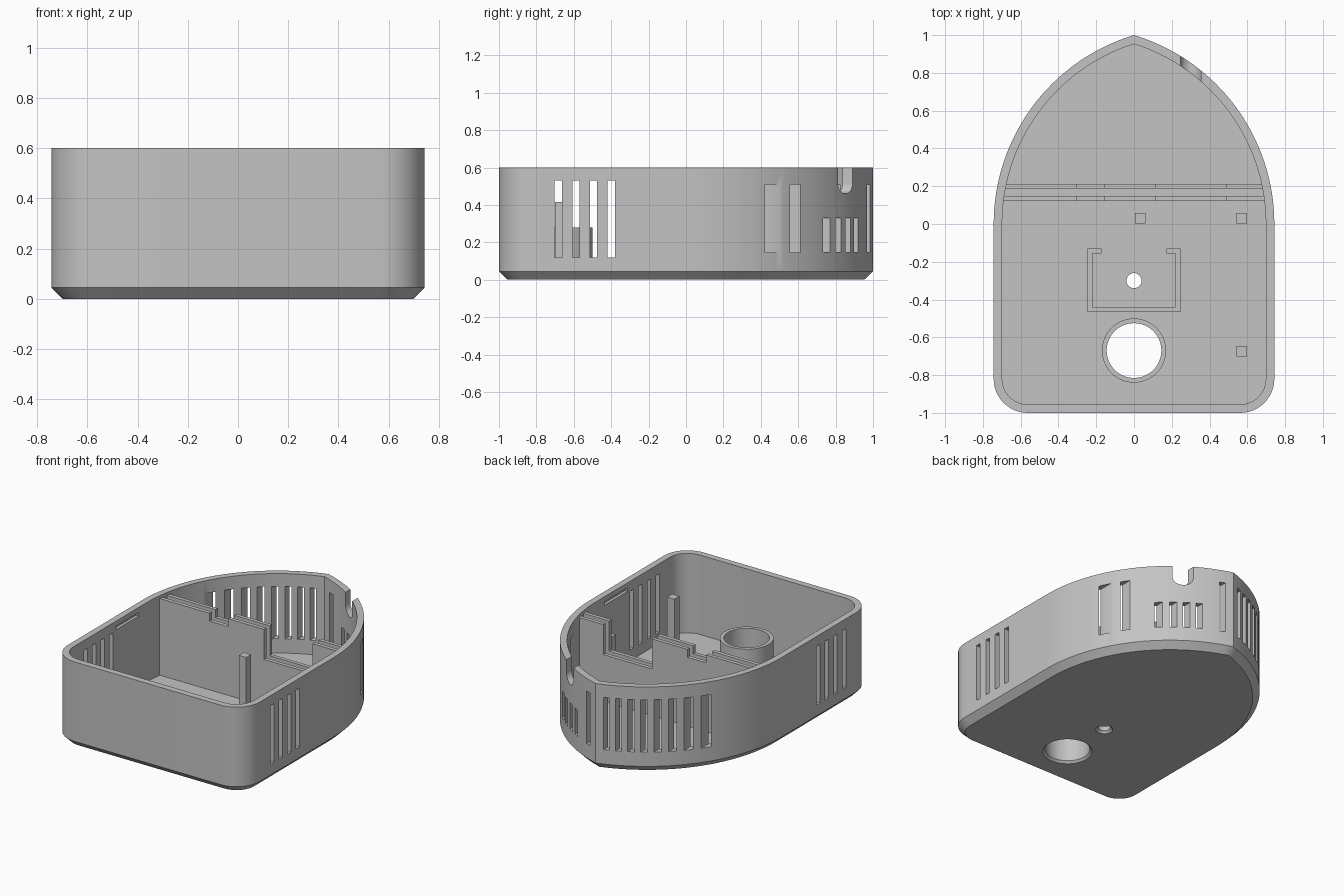
import bpy, bmesh, math

if "Cube" in bpy.data.objects:
    bpy.data.objects.remove(bpy.data.objects["Cube"])

HW, RC = 0.743, 0.18                  # half width, front corner radius
C = (1 - HW**2) / (2 * HW)            # pointed-arch centre offset
R = HW + C                            # pointed-arch radius
WALL, FLOOR, TOP = 0.045, 0.045, 0.6

grey = bpy.data.materials.new("matte_grey")
grey.diffuse_color = (0.55, 0.55, 0.55, 1)
grey.use_nodes = True
grey.node_tree.nodes["Principled BSDF"].inputs["Base Color"].default_value = grey.diffuse_color


def finish(bm, name, smooth=True):
    bmesh.ops.recalc_face_normals(bm, faces=bm.faces)
    me = bpy.data.meshes.new(name)
    bm.to_mesh(me)
    bm.free()
    ob = bpy.data.objects.new(name, me)
    bpy.context.collection.objects.link(ob)
    me.materials.append(grey)
    if smooth:
        shade(ob)
    return ob


def shade(ob):
    bpy.ops.object.select_all(action='DESELECT')
    bpy.context.view_layer.objects.active = ob
    ob.select_set(True)
    bpy.ops.object.shade_smooth_by_angle(angle=math.radians(30))


def add_box(bm, x0, x1, y0, y1, z0, z1):
    add_prism(bm, [(x0, z0), (x1, z0), (x1, z1), (x0, z1)], y0, y1)


def add_prism(bm, profile, y0, y1):
    """Extrude an x-z profile along y."""
    a = [bm.verts.new((x, y0, z)) for x, z in profile]
    b = [bm.verts.new((x, y1, z)) for x, z in profile]
    bm.faces.new(a)
    bm.faces.new(b[::-1])
    bridge(bm, a, b)


def bridge(bm, a, b):
    for i in range(len(a)):
        j = (i + 1) % len(a)
        bm.faces.new((a[i], a[j], b[j], b[i]))


def add_lathe(bm, profile, cx, cy, capped, n=48):
    """Spin an r-z profile; capped = solid, otherwise a closed tube."""
    rings = [[bm.verts.new((cx + r * math.cos(2 * math.pi * i / n),
                            cy + r * math.sin(2 * math.pi * i / n), z))
              for i in range(n)] for r, z in profile]
    for a, b in zip(rings, rings[1:]):
        bridge(bm, a, b)
    if capped:
        bm.faces.new(rings[0])
        bm.faces.new(rings[-1])
    else:
        bridge(bm, rings[-1], rings[0])


def outline(d):
    """Boat-shaped plan, inset by d: rounded front corners, pointed back."""
    half = []
    for i in range(13):
        t = math.radians(-90 + 90 * i / 12)
        half.append((HW - RC + (RC - d) * math.cos(t), -1 + RC + (RC - d) * math.sin(t)))
    end = math.acos(C / (R - d))
    for i in range(33):
        t = end * i / 32
        half.append((-C + (R - d) * math.cos(t), (R - d) * math.sin(t)))
    half[-1] = (0, half[-1][1])
    return half + [(-x, y) for x, y in half[-2::-1]]


# Shell: chamfered base, outer wall, rim, inner wall, floor
bm = bmesh.new()
rings = [[bm.verts.new((x, y, z)) for x, y in outline(d)]
         for d, z in ((WALL, 0), (0, WALL), (0, TOP), (WALL, TOP), (WALL, FLOOR))]
for a, b in zip(rings, rings[1:]):
    bridge(bm, a, b)
bm.faces.new(rings[0])
bm.faces.new(rings[-1])
shell = finish(bm, "shell", smooth=False)

# Openings
bm = bmesh.new()
PITCH, SW = 0.0705, 0.0185
for k in range(1, 9):                                  # tall vents, left back
    add_box(bm, -k * PITCH - SW, -k * PITCH + SW, 0.27, 1.1, 0.145, 0.51)
for k in (1, 8, 9):                                    # tall vents, right back
    add_box(bm, k * PITCH - SW, k * PITCH + SW, 0.27, 1.1, 0.145, 0.51)
for k in (3, 4, 5, 6):                                 # short vents, right back
    add_box(bm, k * PITCH - SW, k * PITCH + SW, 0.4, 1.1, 0.145, 0.33)
for s in (-1, 1):
    for k in range(4):                                 # side vents
        y = -0.683 + k * 0.0945
        add_box(bm, s * 0.65, s * 0.8, y - 0.019, y + 0.019, 0.12, 0.53)
    add_box(bm, s * 0.65, s * 0.718, -0.35, -0.10, 0.54, 0.565)   # lid catch recess
# round-bottomed cable notch
notch = [(0.355, 0.7), (0.245, 0.7)]
notch += [(0.3 - 0.055 * math.cos(math.pi * i / 16), 0.515 - 0.055 * math.sin(math.pi * i / 16))
          for i in range(17)]
add_prism(bm, notch, 0.6, 1.1)
# countersunk floor holes
for r, y in ((0.145, -0.67), (0.04, -0.3)):
    add_lathe(bm, [(r + 0.03, -0.015), (r, 0.015), (r, 0.1)], 0, y, True)
cutter = finish(bm, "opening_cutter", smooth=False)
cutter.hide_render = True

mod = shell.modifiers.new("openings", 'BOOLEAN')
mod.operation, mod.solver, mod.object = 'DIFFERENCE', 'EXACT', cutter
bpy.context.view_layer.objects.active = shell
bpy.ops.object.modifier_apply(modifier=mod.name)
bpy.data.objects.remove(cutter)
shade(shell)

# Divider: twin stepped rails with a panel slot between
steps = [(-0.70, 0.04), (-0.70, 0.58), (-0.305, 0.58), (-0.305, 0.525), (-0.16, 0.525),
         (-0.16, 0.58), (0.115, 0.58), (0.115, 0.37), (0.49, 0.37), (0.49, 0.58),
         (0.70, 0.58), (0.70, 0.04)]
for name, y0, y1 in (("front_divider_rail", 0.122, 0.149), ("back_divider_rail", 0.187, 0.213)):
    bm = bmesh.new()
    add_prism(bm, steps, y0, y1)
    finish(bm, name, smooth=False)

# Support posts
for name, x, y in (("centre_post", 0.033, 0.03), ("side_post", 0.57, 0.03), ("front_post", 0.57, -0.673)):
    bm = bmesh.new()
    add_box(bm, x - 0.028, x + 0.028, y - 0.028, y + 0.028, 0.04, 0.415)
    finish(bm, name, smooth=False)

# Collar around the large hole
bm = bmesh.new()
add_lathe(bm, [(0.145, 0.04), (0.17, 0.04), (0.17, 0.28), (0.145, 0.28)], 0, -0.67, False)
finish(bm, "hole_collar")

# Open-backed module bracket with hooked ends
bm = bmesh.new()
add_box(bm, -0.245, 0.245, -0.465, -0.44, 0.04, 0.11)
for s in (-1, 1):
    add_box(bm, s * 0.22, s * 0.245, -0.44, -0.13, 0.04, 0.11)
    add_box(bm, s * 0.172, s * 0.22, -0.157, -0.13, 0.04, 0.11)
finish(bm, "module_bracket", smooth=False)
